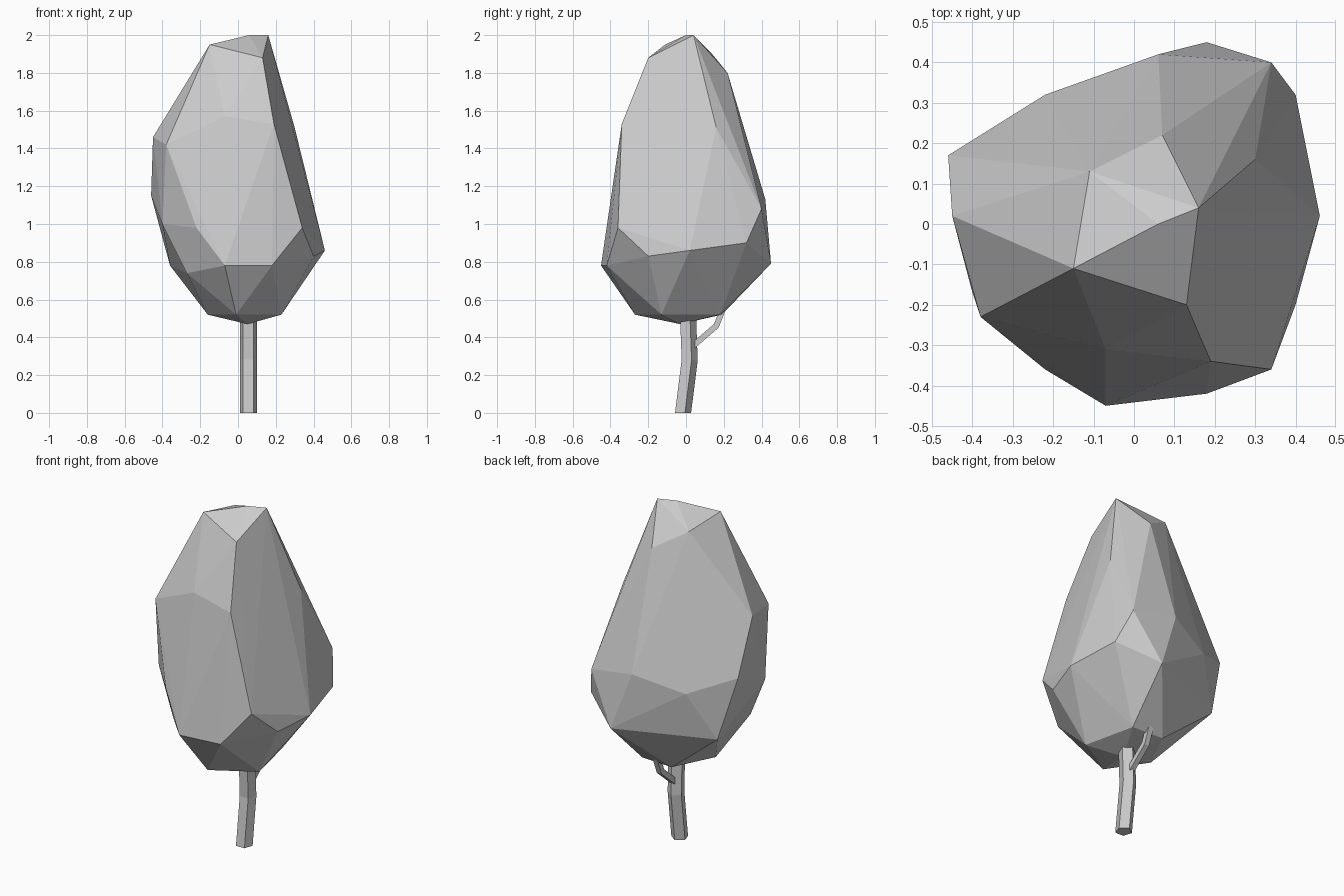
import bpy
import bmesh
import math
from mathutils import Vector

if "Cube" in bpy.data.objects:
    bpy.data.objects.remove(bpy.data.objects["Cube"], do_unlink=True)


def make_material(name, colour):
    material = bpy.data.materials.new(name)
    material.use_nodes = True
    material.diffuse_color = colour
    shader = material.node_tree.nodes["Principled BSDF"]
    shader.inputs["Base Color"].default_value = colour
    return material


def add_object(name, bm, material):
    bmesh.ops.recalc_face_normals(bm, faces=bm.faces[:])
    mesh = bpy.data.meshes.new(name)
    bm.to_mesh(mesh)
    bm.free()
    mesh.materials.append(material)
    obj = bpy.data.objects.new(name, mesh)
    bpy.context.collection.objects.link(obj)
    return obj


def add_limb(name, path, radius, sides, turn, material):
    """Sweep a flat-sided section along a short path, with end caps."""
    bm = bmesh.new()
    points = [Vector(p) for p in path]
    rings = []
    for i, centre in enumerate(points):
        before = points[max(i - 1, 0)]
        after = points[min(i + 1, len(points) - 1)]
        along = (after - before).normalized()
        if i == 0 and centre.z == 0:
            along = Vector((0, 0, 1))      # flat foot on the ground
        across = Vector((1, 0, 0))
        up = along.cross(across).normalized()
        ring = []
        for k in range(sides):
            angle = turn + math.tau * k / sides
            offset = across * math.cos(angle) + up * math.sin(angle)
            ring.append(bm.verts.new(centre + offset * radius))
        rings.append(ring)
    for low, high in zip(rings, rings[1:]):
        for k in range(sides):
            n = (k + 1) % sides
            bm.faces.new((low[k], low[n], high[n], high[k]))
    bm.faces.new(rings[0])
    bm.faces.new(rings[-1])
    return add_object(name, bm, material)


def add_faceted_hull(name, layers, material):
    """Wrap flat facets around layers of corner points (in hundredths)."""
    bm = bmesh.new()
    for layer in layers:
        for corner in layer:
            bm.verts.new(Vector(corner) / 100)
    result = bmesh.ops.convex_hull(bm, input=bm.verts[:])
    loose = set(result["geom_interior"]) | set(result["geom_unused"])
    spare = [v for v in loose if isinstance(v, bmesh.types.BMVert)]
    bmesh.ops.delete(bm, geom=spare, context="VERTS")
    return add_object(name, bm, material)


grey = make_material("plain grey", (0.6, 0.6, 0.6, 1))

# Crown: corner layers from the tip down to the underside
tip = [(16, 4, 200), (6, 0, 200), (-15, -11, 195), (13, -20, 188),
       (-11, 13, 191), (7, 22, 180)]
shoulder = [(19, -34, 153), (-7, -31, 157), (-38, -23, 142), (-45, 2, 146),
            (-30, 14, 148), (-7, 25, 153), (19, 29, 144), (30, 16, 151)]
belly = [(-46, 17, 115), (-22, 32, 105), (6, 42, 113), (34, 40, 108),
         (39, 17, 104), (39, -5, 105), (34, -36, 98), (-22, -36, 98),
         (-40, -17, 100)]
hip = [(40, 32, 90), (46, 2, 86), (40, -20, 83), (18, -42, 78),
       (-7, -45, 78), (-27, -22, 74), (-36, 22, 78), (-10, 30, 82),
       (18, 45, 79)]
underside = [(23, -13, 52), (-1, -27, 52), (-16, -5, 52), (-4, 19, 52),
             (16, 18, 52), (5, -3, 47)]
add_faceted_hull("crown", [tip, shoulder, belly, hip, underside], grey)

# Trunk: five-sided, bent slightly backwards, running into the crown
add_limb("trunk", [(0.055, -0.02, 0), (0.055, 0.015, 0.28),
                   (0.055, 0.005, 0.55)], 0.047, 5, math.pi / 2, grey)

# Side branch: rises from the back of the trunk into the crown
add_limb("branch", [(0.055, 0.02, 0.34), (0.055, 0.16, 0.46),
                    (0.055, 0.2, 0.56)], 0.022, 4, math.pi / 4, grey)
